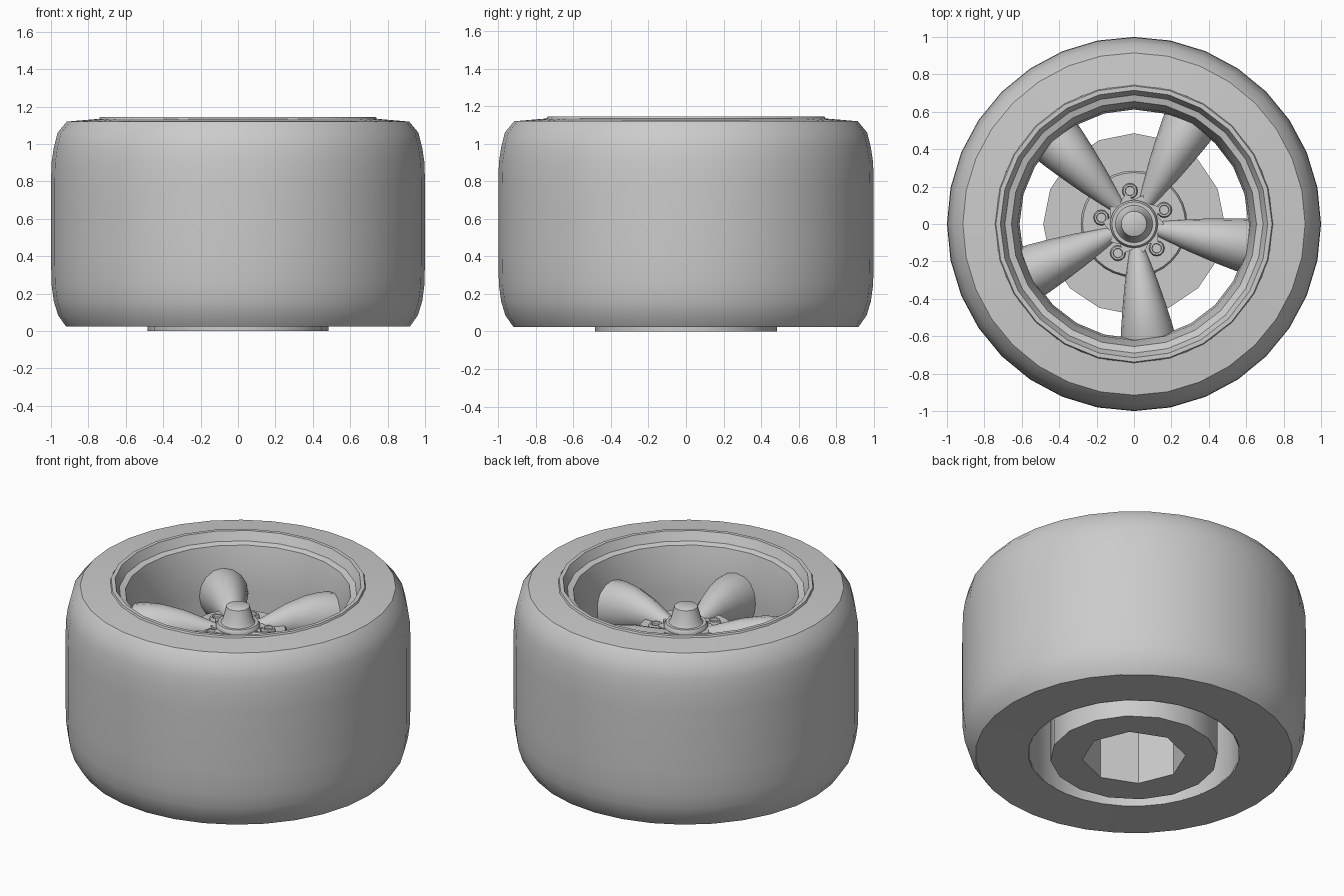
import bpy, bmesh, math
from math import sin, cos, tau, radians

cube = bpy.data.objects.get("Cube")
if cube:
    bpy.data.objects.remove(cube)

grey = bpy.data.materials.new("plain grey")
grey.use_nodes = True
grey.diffuse_color = (0.6, 0.6, 0.6, 1)
grey.node_tree.nodes["Principled BSDF"].inputs["Base Color"].default_value = (0.6, 0.6, 0.6, 1)


def finish(name, bm, angle=40):
    bmesh.ops.remove_doubles(bm, verts=bm.verts, dist=1e-5)
    bmesh.ops.recalc_face_normals(bm, faces=bm.faces)
    mesh = bpy.data.meshes.new(name)
    bm.to_mesh(mesh)
    bm.free()
    mesh.materials.append(grey)
    obj = bpy.data.objects.new(name, mesh)
    bpy.context.collection.objects.link(obj)
    bpy.ops.object.select_all(action="DESELECT")
    obj.select_set(True)
    bpy.context.view_layer.objects.active = obj
    bpy.ops.object.shade_smooth_by_angle(angle=radians(angle))
    return obj


def lathe(name, profile, sides, angle=40, centre=(0, 0), closed=False):
    """Spin (radius, height) points about a vertical axis."""
    bm = bmesh.new()
    pts = [bm.verts.new((r, 0, z)) for r, z in profile]
    pairs = list(zip(pts, pts[1:])) + ([(pts[-1], pts[0])] if closed else [])
    edges = [bm.edges.new(p) for p in pairs]
    bmesh.ops.spin(bm, geom=pts + edges, cent=(0, 0, 0), axis=(0, 0, 1),
                   angle=tau, steps=sides, use_merge=True)
    bmesh.ops.translate(bm, verts=bm.verts, vec=(*centre, 0))
    return finish(name, bm, angle)


def loft(name, rings, angle=40):
    """Skin a list of equal-length point rings and cap both ends."""
    bm = bmesh.new()
    loops = [[bm.verts.new(p) for p in ring] for ring in rings]
    n = len(loops[0])
    for a, b in zip(loops, loops[1:]):
        for i in range(n):
            j = (i + 1) % n
            bm.faces.new((a[i], a[j], b[j], b[i]))
    bm.faces.new(loops[0])
    bm.faces.new(loops[-1])
    return finish(name, bm, angle)


# Tyre with rounded shoulders and flat side walls
lathe("tyre", [(0.615, 0.03), (0.92, 0.025), (0.962, 0.085), (0.985, 0.16), (0.997, 0.25),
               (1.0, 0.4), (1.0, 0.78), (0.997, 0.9), (0.985, 0.98), (0.965, 1.06),
               (0.915, 1.12), (0.74, 1.135), (0.74, 1.0), (0.66, 0.9)], 32, closed=True)

# Stepped rim lip and barrel
lathe("rim", [(0.745, 1.13), (0.738, 1.145), (0.715, 1.145), (0.69, 1.09), (0.655, 1.08),
              (0.622, 0.95), (0.612, 0.8), (0.612, 0.03)], 24, 35)

# Brake drum with an eight-sided recess below
lathe("brake_drum", [(0, 0.6), (0.485, 0.6), (0.485, 0)], 16, 30)
bm = bmesh.new()
outer = [bm.verts.new((0.485 * cos(tau * i / 16), 0.485 * sin(tau * i / 16), 0)) for i in range(16)]
inner, deep = [[bm.verts.new((0.3 * cos(tau * i / 8), 0.3 * sin(tau * i / 8), z))
                for i in range(8)] for z in (0, 0.5)]
for i in range(8):
    j = (i + 1) % 8
    k = 2 * i
    bm.faces.new((outer[k], outer[k + 1], outer[(k + 2) % 16], inner[j], inner[i]))
    bm.faces.new((inner[i], inner[j], deep[j], deep[i]))
bm.faces.new(deep)
finish("drum_recess", bm, 20)

# Hub plate carrying the spokes
lathe("hub", [(0.285, 0.59), (0.285, 0.83), (0.275, 0.845), (0, 0.845)], 32)

# Scalloped collar and tapered centre cap
def star(z):
    return [((0.145 + 0.015 * cos(tau * i / 4)) * cos(tau * i / 40),
             (0.145 + 0.015 * cos(tau * i / 4)) * sin(tau * i / 40), z) for i in range(40)]

loft("collar", [star(0.84), star(0.87)])
lathe("centre_cap", [(0.128, 0.86), (0.128, 0.88), (0.118, 0.895), (0.1, 0.895),
                     (0.09, 0.91), (0.068, 0.995), (0.06, 1.0), (0, 1.0)], 24)

# Five flared spokes: distance, half width, crest height, half depth
sections = [(0.11, 0.035, 0.865, 0.03), (0.2, 0.06, 0.895, 0.06), (0.32, 0.09, 0.935, 0.1),
            (0.45, 0.118, 0.96, 0.14), (0.55, 0.137, 0.962, 0.16), (0.622, 0.148, 0.95, 0.165)]
for k in range(5):
    a = radians(-83 + 72 * k)
    rings = []
    for d, w, top, h in sections:
        ring = []
        for i in range(16):
            t = tau * i / 16
            s = w * cos(t)
            ring.append((d * cos(a) - s * sin(a), d * sin(a) + s * cos(a), top - h + h * sin(t)))
        rings.append(ring)
    loft(f"spoke_{k + 1}", rings)

    # Hollow wheel nut between each pair of spokes
    b = a + tau / 10
    lathe(f"wheel_nut_{k + 1}", [(0.042, 0.84), (0.042, 0.86), (0.036, 0.87), (0.026, 0.87),
                                 (0.024, 0.855), (0, 0.855)], 12,
          centre=(0.178 * cos(b), 0.178 * sin(b)))
